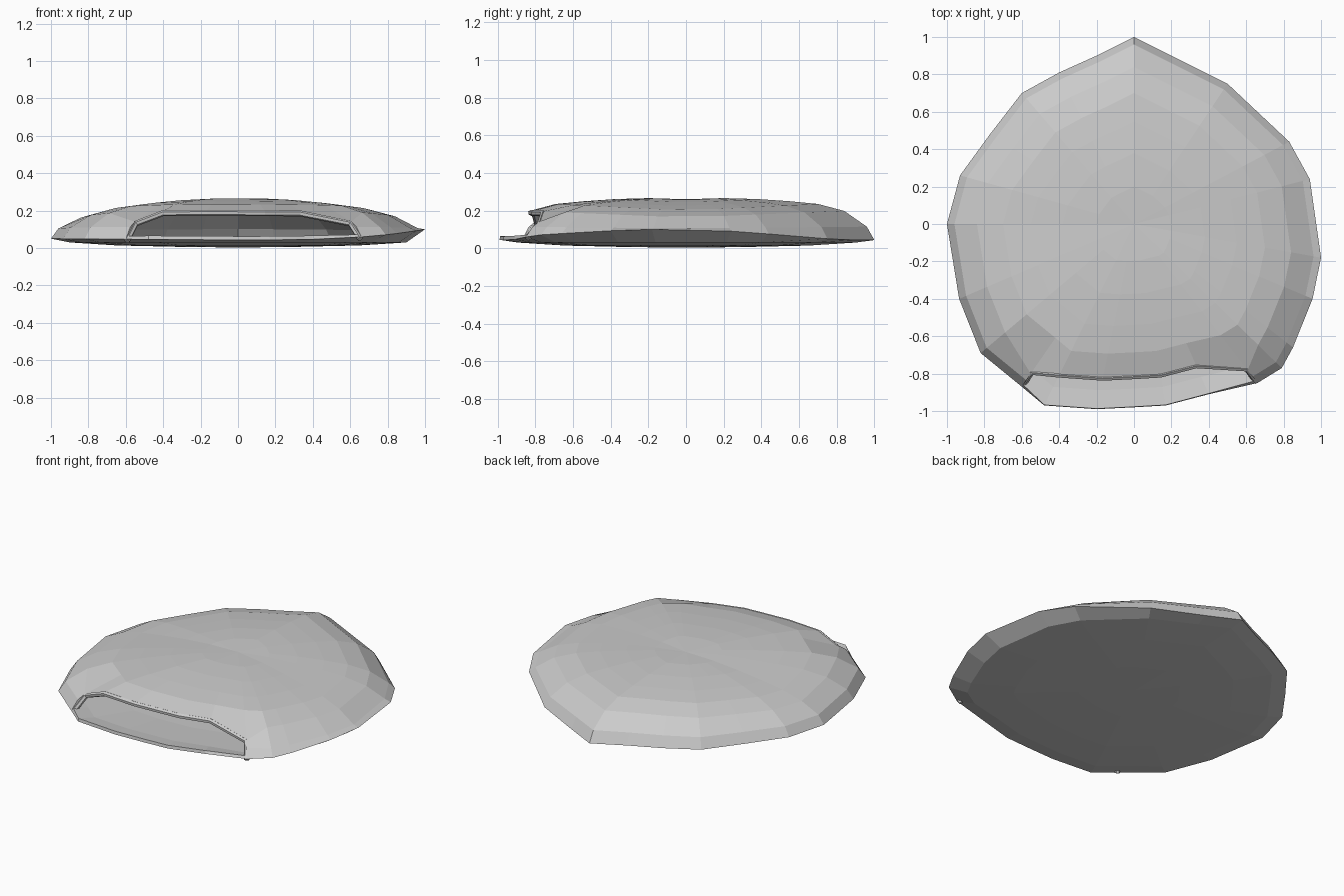
import bpy, bmesh

if "Cube" in bpy.data.objects:
    bpy.data.objects.remove(bpy.data.objects["Cube"])

# Plan outline, counter-clockwise from the back tip
OUTLINE = [(0, 1), (-.2, .9), (-.4, .81), (-.6, .7), (-.77, .48), (-.93, .26), (-1, 0),
           (-.935, -.4), (-.82, -.69), (-.6, -.87), (-.48, -.97), (-.2, -.99), (0, -.98),
           (.17, -.97), (.4, -.91), (.66, -.85), (.79, -.77), (.85, -.66), (.955, -.4),
           (1, -.18), (.94, .24), (.83, .44), (.5, .75), (.2, .9)]
FIRST, LAST = 9, 15          # outline points at the ends of the mouth
BOTTOM = [.3, .65, .9]       # ring scales, centre to rim
TOP = [.96, .84, .7, .55, .38, .2]
HEIGHTS = [(0, .26), (.2, .256), (.38, .242), (.55, .222), (.7, .2),
           (.84, .163), (.96, .105), (1, .06)]


def lerp_table(table, s):
    for (a, za), (b, zb) in zip(table, table[1:]):
        if s <= b:
            return za + (zb - za) * (s - a) / (b - a)
    return table[-1][1]


def rim_z(x):
    return .043 + .057 * max(x, 0) ** 3 + .007 * max(-x, 0)


def top_point(x, y, s):
    lift = .035 * abs(y) * min(1, s / .7) * min(1, (1 - s) / .15)
    return (x * s, y * s, lerp_table(HEIGHTS, s) + lift)


def bottom_z(s):
    return lerp_table([(0, .003), (.3, .006), (.65, .014), (.9, .03), (1, .04)], s)


# Flattened pouch: base and cover in one skin, with a mouth left open at the front
bm = bmesh.new()
base = bm.verts.new((0, 0, .003))
crown = bm.verts.new((0, 0, .26))
columns = []
for i, (x, y) in enumerate(OUTLINE):
    col = [bm.verts.new((x * s, y * s, bottom_z(s))) for s in BOTTOM]
    col.append(bm.verts.new((x, y, rim_z(x))))
    for k, s in enumerate(TOP):
        if k == 1 and i in (FIRST, LAST):
            s = .92
        col.append(bm.verts.new(top_point(x, y, s)))
    columns.append(col)

n = len(columns)
for i in range(n):
    a, b = columns[i], columns[(i + 1) % n]
    bm.faces.new((base, b[0], a[0]))
    bm.faces.new((a[-1], b[-1], crown))
    for j in range(len(a) - 1):
        if FIRST <= i < LAST and j in (3, 4):
            continue
        bm.faces.new((a[j], b[j], b[j + 1], a[j + 1]))
lip = [columns[i][5].co.copy() for i in range(FIRST, LAST + 1)]
for i in range(FIRST + 1, LAST):
    bm.verts.remove(columns[i][4])
mesh = bpy.data.meshes.new("pouch")
bm.to_mesh(mesh)
bm.free()
pouch = bpy.data.objects.new("pouch", mesh)
bpy.context.collection.objects.link(pouch)
shell = pouch.modifiers.new("lining", 'SOLIDIFY')
shell.thickness = .02
shell.offset = -1


def rolled_edge(name, points, radius):
    curve = bpy.data.curves.new(name, 'CURVE')
    curve.dimensions = '3D'
    curve.bevel_depth = radius
    curve.bevel_resolution = 1
    curve.use_fill_caps = True
    spline = curve.splines.new('POLY')
    spline.points.add(len(points) - 1)
    for p, co in zip(spline.points, points):
        p.co = (*co, 1)
    spline.use_smooth = False
    bpy.context.collection.objects.link(bpy.data.objects.new(name, curve))


# Rolled hem of the mouth, running down to the rim at both ends
rim_left, rim_right = ((*OUTLINE[i], rim_z(OUTLINE[i][0])) for i in (FIRST, LAST))
hem = [rim_left] + [tuple(p) for p in lip] + [rim_right]
hem = [(x * .99, y * .99, z - .01) for x, y, z in hem]
rolled_edge("mouth_hem", hem, .016)
